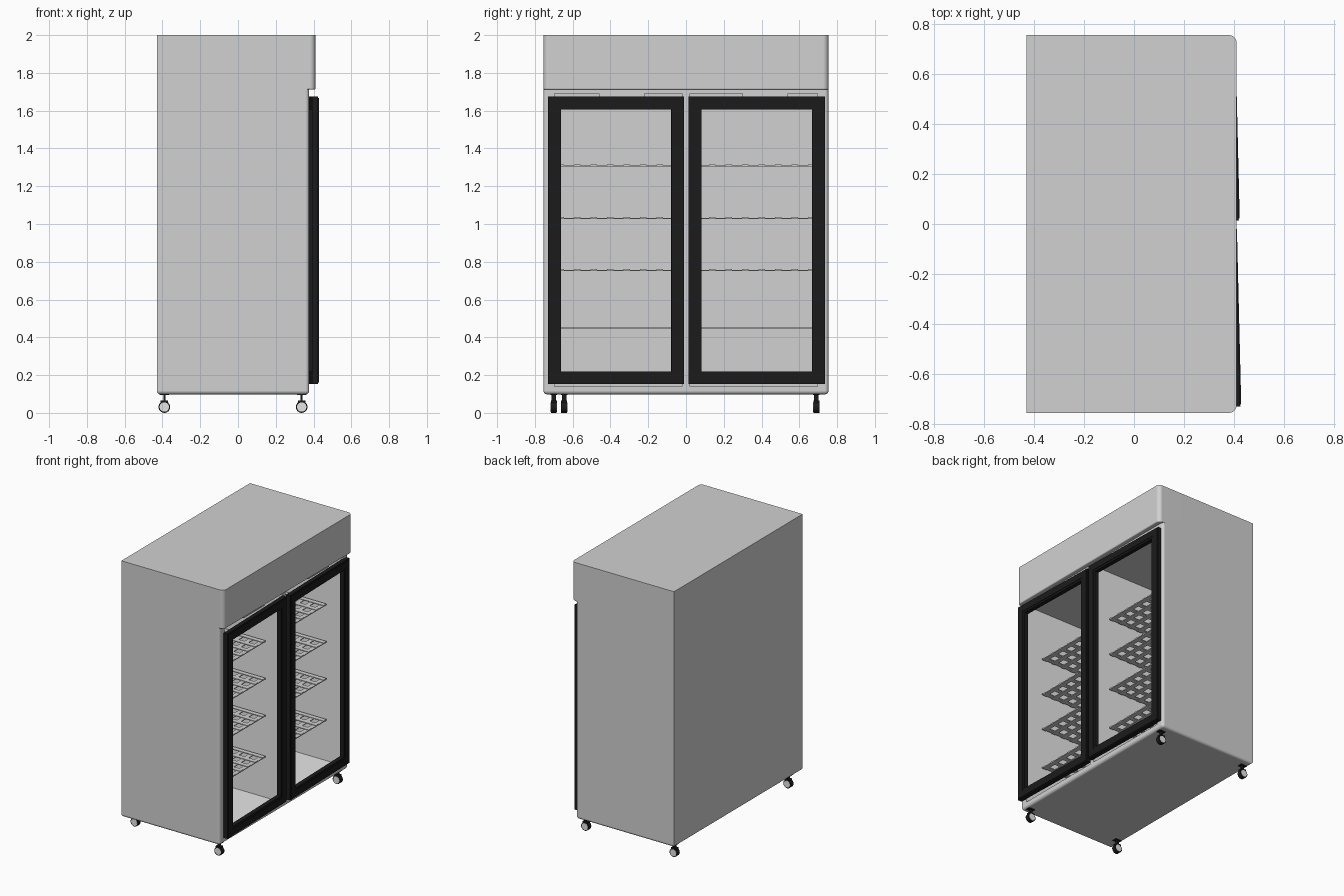
import bpy, bmesh, math
from mathutils import Vector, Matrix

cube = bpy.data.objects.get("Cube")
if cube:
    bpy.data.objects.remove(cube, do_unlink=True)


def material(name, r, g, b):
    m = bpy.data.materials.new(name)
    m.use_nodes = True
    m.diffuse_color = (r, g, b, 1)
    m.node_tree.nodes["Principled BSDF"].inputs["Base Color"].default_value = (r, g, b, 1)
    return m


GREY = material("cabinet grey", 0.64, 0.64, 0.64)
LINER = material("liner white", 0.95, 0.95, 0.95)
HUB = material("hub light grey", 0.78, 0.78, 0.78)
BLACK = material("door black", 0.011, 0.011, 0.011)


def finish(name, bm, mats):
    mesh = bpy.data.meshes.new(name)
    bm.to_mesh(mesh)
    bm.free()
    obj = bpy.data.objects.new(name, mesh)
    bpy.context.collection.objects.link(obj)
    for m in mats:
        mesh.materials.append(m)
    return obj


def smooth(obj):
    bpy.ops.object.select_all(action='DESELECT')
    bpy.context.view_layer.objects.active = obj
    obj.select_set(True)
    bpy.ops.object.shade_smooth_by_angle(angle=math.radians(35))
    obj.modifiers.new("flat panels", 'WEIGHTED_NORMAL').keep_sharp = True


def add_box(bm, lo, hi):
    lo, hi = Vector(lo), Vector(hi)
    mat = Matrix.Translation((lo + hi) / 2) @ Matrix.Diagonal((*(hi - lo), 1))
    bmesh.ops.create_cube(bm, size=1, matrix=mat)


def round_edges(bm, rule, radius):
    edges = [e for e in bm.edges if rule(*[v.co for v in e.verts])]
    bmesh.ops.bevel(bm, geom=edges, offset=radius, segments=5, profile=0.5, affect='EDGES')


def add_disc(bm, centre, radius, width):
    mat = Matrix.Translation(centre) @ Matrix.Rotation(math.pi / 2, 4, 'X')
    return bmesh.ops.create_cone(bm, cap_ends=True, segments=24, radius1=radius,
                                 radius2=radius, depth=width, matrix=mat)["verts"]


# Cabinet: rounded box with two compartments cut from the front
BACK, FRONT, SIDE = -0.43, 0.377, 0.755
INNER_BACK, FLOOR, CEILING = -0.37, 0.14, 1.69
bm = bmesh.new()
add_box(bm, (BACK, -SIDE, 0.098), (FRONT, SIDE, 1.712))
round_edges(bm, lambda a, b: (a.z < 0.11 and b.z < 0.11) or (a.x > 0.3 and b.x > 0.3 and abs(a.z - b.z) > 1), 0.02)
cabinet = finish("cabinet", bm, [GREY, LINER])
bm = bmesh.new()
for s in (-1, 1):
    add_box(bm, (INNER_BACK, min(s * 0.02, s * 0.695), FLOOR), (0.6, max(s * 0.02, s * 0.695), CEILING))
cutter = finish("compartment_cutter", bm, [GREY])
cutter.hide_render = True
mod = cabinet.modifiers.new("compartments", 'BOOLEAN')
mod.object, mod.operation, mod.solver = cutter, 'DIFFERENCE', 'EXACT'
bpy.context.view_layer.objects.active = cabinet
bpy.ops.object.modifier_apply(modifier=mod.name)
bpy.data.objects.remove(cutter, do_unlink=True)
smooth(cabinet)
# Floor and side walls of the compartments take the liner colour
for p in cabinet.data.polygons:
    c, n = p.center, p.normal
    inside = INNER_BACK < c.x < FRONT - 0.03 and abs(c.y) < 0.7 and 0.13 < c.z < 1.7
    p.material_index = 1 if inside and (abs(n.y) > 0.9 or n.z > 0.9) else 0

# Header: overhanging top section with rounded front corners
bm = bmesh.new()
add_box(bm, (BACK, -SIDE, 1.711), (0.41, SIDE, 2.0))
round_edges(bm, lambda a, b: a.x > 0.3 and b.x > 0.3 and abs(a.z - b.z) > 0.1, 0.03)
round_edges(bm, lambda a, b: a.z < 1.72 and b.z < 1.72 and max(a.x, b.x) > 0.379 and min(a.x, b.x) > 0.3, 0.008)
smooth(finish("header", bm, [GREY]))


# Doors: black frames with a stepped inner lip, both very slightly turned
def door(name, y0, y1, x_out):
    z0, z1, depth = 0.152, 1.674, 0.032
    bm = bmesh.new()
    for bar, x0, x1, inset in ((0.067, -depth, 0, 0), (0.045, 0, 0.004, 0.008)):
        a, b, c, d = y0 + inset, y1 - inset, z0 + inset, z1 - inset
        add_box(bm, (x0, a, c), (x1, a + bar, d))
        add_box(bm, (x0, b - bar, c), (x1, b, d))
        add_box(bm, (x0, a + bar, c), (x1, b - bar, c + bar))
        add_box(bm, (x0, a + bar, d - bar), (x1, b - bar, d))
    pivot = Vector((0, (y0 + y1) / 2, 0))
    turn = Matrix.Translation(pivot) @ Matrix.Rotation(math.radians(1.4), 4, 'Z') @ Matrix.Translation(-pivot)
    bmesh.ops.transform(bm, matrix=Matrix.Translation((x_out, 0, 0)) @ turn, verts=bm.verts)
    finish(name, bm, [BLACK])


door("right_door", -0.73, -0.011, 0.416)
door("left_door", 0.014, 0.735, 0.41)


# Shelves: flat lattices of crossing bars
def shelf(name, y0, y1, z):
    bm = bmesh.new()
    x0, x1, cells, bar = INNER_BACK + 0.02, 0.25, 7, 0.034
    for i in range(cells + 1):
        y = y0 + (y1 - y0 - bar) * i / cells
        x = x0 + (x1 - x0 - bar) * i / cells
        add_box(bm, (x0, y, z), (x1, y + bar, z + 0.006))
        add_box(bm, (x, y0, z - 0.004), (x + bar, y1, z + 0.002))
    finish(name, bm, [GREY])


for i, z in enumerate((0.45, 0.755, 1.03, 1.308), 1):
    shelf(f"right_shelf_{i}", -0.68, -0.035, z)
    shelf(f"left_shelf_{i}", 0.035, 0.68, z)

# Ceiling vents just behind the door tops
for name, y0 in (("right_vent", -0.46), ("left_vent", 0.3)):
    bm = bmesh.new()
    add_box(bm, (0.33, y0, CEILING - 0.015), (0.37, y0 + 0.24, CEILING))
    finish(name, bm, [GREY])


# Casters: dark tyre, light hub discs, fork and stem
def caster(name, x, y):
    bm = bmesh.new()
    r = 0.031
    add_disc(bm, (x, y, r), r, 0.031)
    add_box(bm, (x - 0.005, y - 0.012, 0.055), (x + 0.005, y + 0.012, 0.103))
    add_box(bm, (x - 0.02, y - 0.016, 0.056), (x + 0.02, y + 0.016, 0.066))
    add_box(bm, (x - 0.025, y - 0.018, 0.094), (x + 0.025, y + 0.018, 0.103))
    hub = add_disc(bm, (x, y, r), 0.025, 0.034)
    for f in {f for v in hub for f in v.link_faces}:
        f.material_index = 1
    smooth(finish(name, bm, [BLACK, HUB]))


caster("front_right_caster", 0.337, -0.70)
caster("back_right_caster", -0.39, -0.645)
caster("front_left_caster", 0.337, 0.69)
caster("back_left_caster", -0.39, 0.69)
